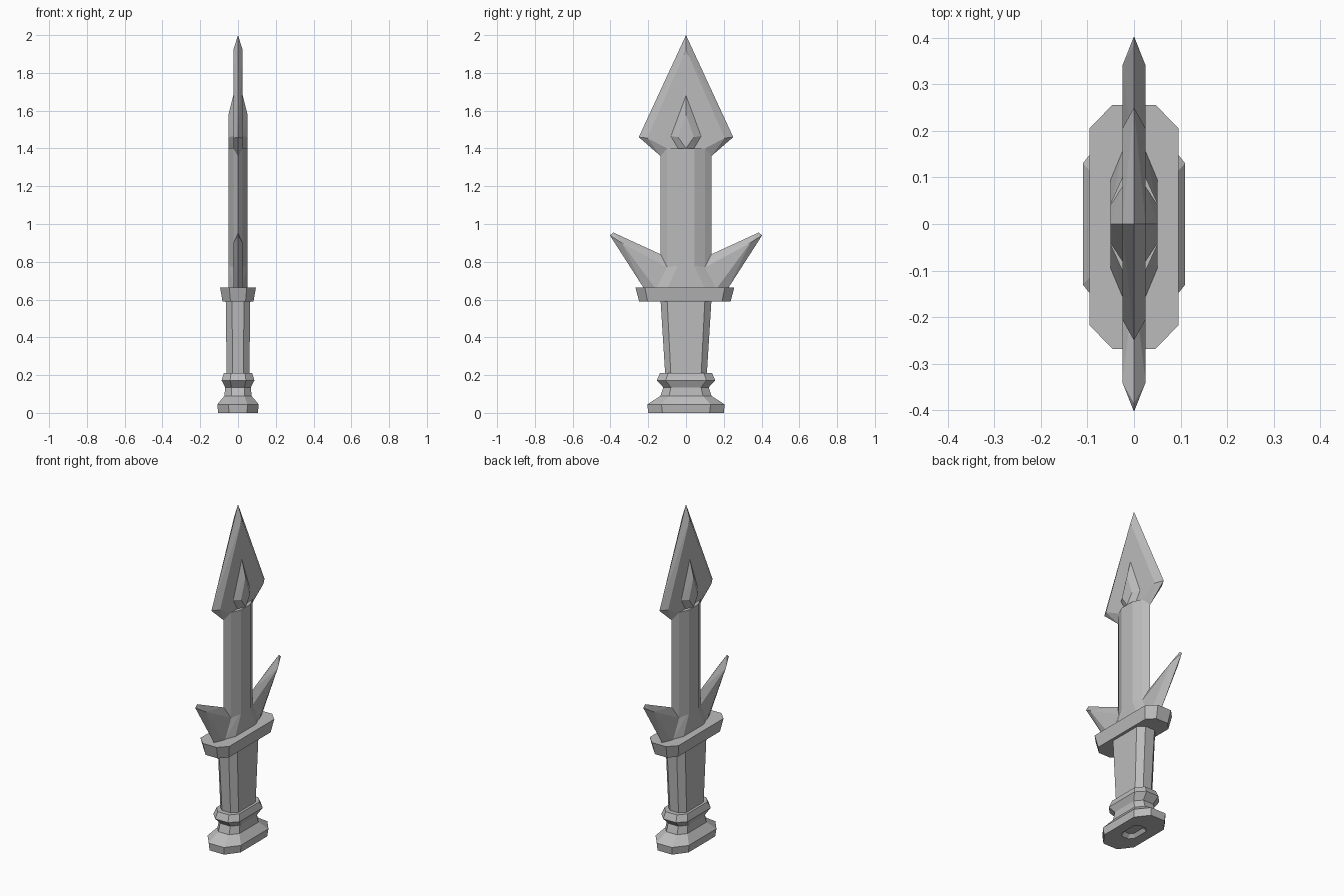
import bpy
import bmesh

cube = bpy.data.objects.get("Cube")
if cube:
    bpy.data.objects.remove(cube, do_unlink=True)

# One plain grey for the whole dagger
grey = bpy.data.materials.new("plain grey")
grey.use_nodes = True
colour = (0.5, 0.5, 0.5, 1)
grey.diffuse_color = colour
grey.node_tree.nodes["Principled BSDF"].inputs["Base Color"].default_value = colour


def finish(name, bm):
    bmesh.ops.recalc_face_normals(bm, faces=bm.faces[:])
    mesh = bpy.data.meshes.new(name)
    bm.to_mesh(mesh)
    bm.free()
    mesh.materials.append(grey)
    obj = bpy.data.objects.new(name, mesh)
    bpy.context.collection.objects.link(obj)
    return obj


def octagon_loft(name, rings):
    """Stack of chamfered rectangles: (z, half x, half y, flat x, flat y)."""
    bm = bmesh.new()
    loops = []
    for z, hx, hy, fx, fy in rings:
        outline = [(hx, -fy), (hx, fy), (fx, hy), (-fx, hy),
                   (-hx, fy), (-hx, -fy), (-fx, -hy), (fx, -hy)]
        loops.append([bm.verts.new((x, y, z)) for x, y in outline])
    for a, b in zip(loops, loops[1:]):
        for i in range(8):
            j = (i + 1) % 8
            bm.faces.new((a[i], a[j], b[j], b[i]))
    bm.faces.new(loops[0])
    bm.faces.new(loops[-1])
    return finish(name, bm)


def bevelled_plate(name, layers, sides=(1, -1)):
    """Convex plate from {half thickness: [(y, z), ...]}, mirrored in x and y."""
    bm = bmesh.new()
    points = {(sx * x, sy * y, z) for x, pts in layers.items()
              for y, z in pts for sx in (1, -1) for sy in sides}
    for p in sorted(points):
        bm.verts.new(p)
    bmesh.ops.convex_hull(bm, input=bm.verts[:])
    bmesh.ops.dissolve_limit(bm, angle_limit=0.01, verts=bm.verts[:], edges=bm.edges[:])
    return finish(name, bm)


# Pommel with a shallow dish in its base, a waist and a collar
octagon_loft("pommel", [
    (0.02, 0.03, 0.055, 0.015, 0.035),
    (0, 0.045, 0.075, 0.022, 0.05),
    (0, 0.105, 0.2, 0.048, 0.125),
    (0.045, 0.11, 0.205, 0.05, 0.13),
    (0.09, 0.072, 0.135, 0.035, 0.09),
    (0.135, 0.068, 0.12, 0.034, 0.08),
    (0.172, 0.087, 0.155, 0.042, 0.108),
    (0.21, 0.075, 0.138, 0.037, 0.095)])

# Tapered grip and flared guard
octagon_loft("grip", [(0.2, 0.06, 0.11, 0.028, 0.08),
                      (0.6, 0.065, 0.135, 0.032, 0.1)])
guard = octagon_loft("guard", [(0.59, 0.082, 0.242, 0.04, 0.197),
                               (0.665, 0.095, 0.262, 0.046, 0.212)])
guard.location.y = -0.006

# Blade with a raised flat spine and two bevels per edge
bevelled_plate("blade", {
    0.05: [(0.045, 0.65), (0.045, 1.4)],
    0.025: [(0.1, 0.65), (0.1, 1.4)],
    0: [(0.135, 0.65), (0.135, 1.36)]})

# Broad arrow-shaped tip and the small raised arrow on each face
bevelled_plate("blade_tip", {
    0: [(0, 2), (0.25, 1.46), (0.135, 1.36)],
    0.025: [(0, 1.92), (0.205, 1.455), (0.1, 1.4)]})
bevelled_plate("raised_arrow", {
    0.025: [(0, 1.68), (0.08, 1.465), (0.042, 1.4)],
    0.05: [(0, 1.58), (0.042, 1.46), (0, 1.4)]})

# Swept prongs above the guard and the block between them
for name, side in (("back_prong", 1), ("front_prong", -1)):
    bevelled_plate(name, {
        0: [(0.135, 0.84), (0.385, 0.955), (0.403, 0.94), (0.22, 0.655), (0, 0.655)],
        0.025: [(0.1, 0.77), (0.34, 0.9), (0.16, 0.655), (0, 0.655)]}, (side,))
bevelled_plate("prong_base", {
    0.05: [(0.03, 0.81), (0.1, 0.655)],
    0.025: [(0.1, 0.77), (0.16, 0.655)]})
